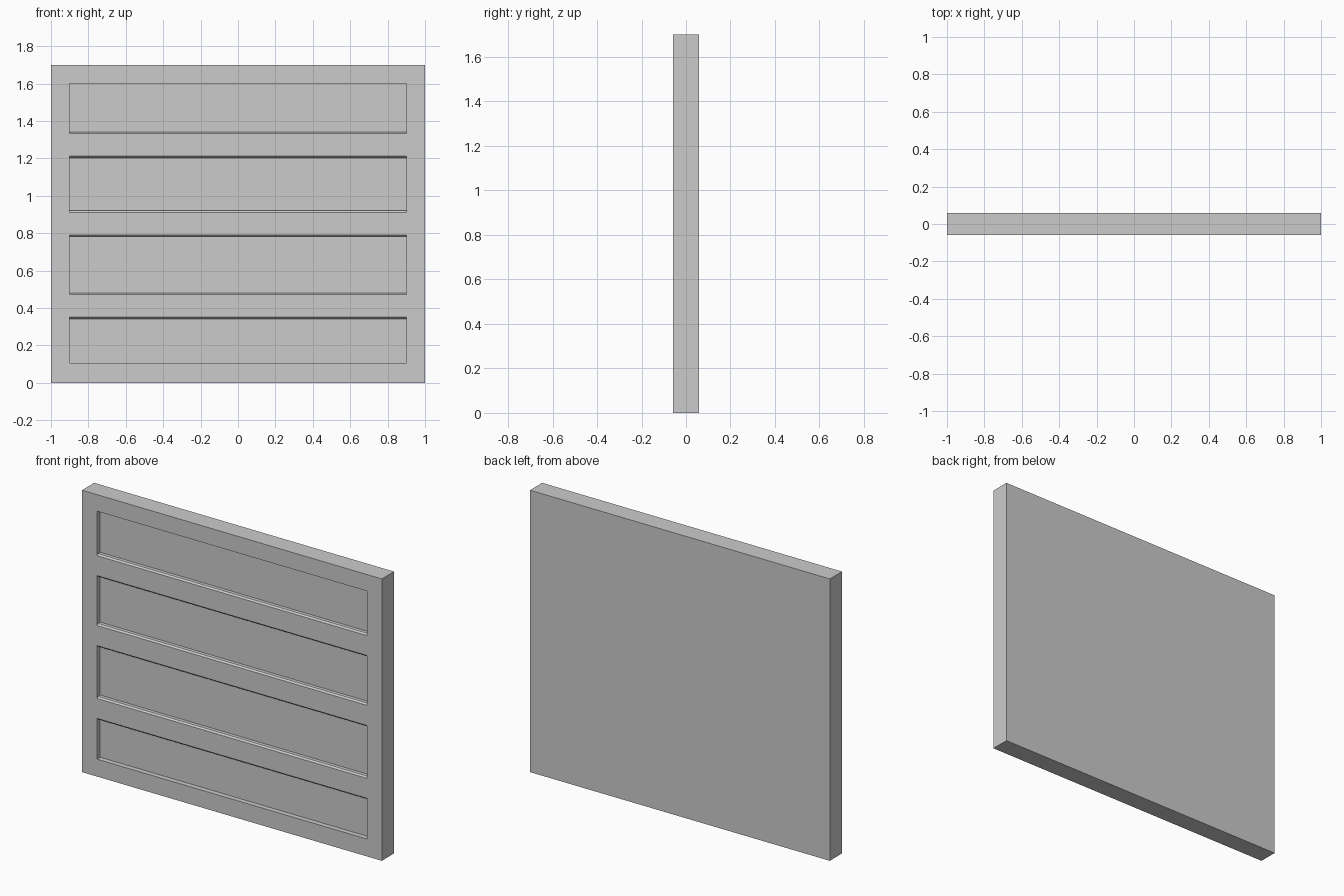
import bpy, bmesh

if "Cube" in bpy.data.objects:
    bpy.data.objects.remove(bpy.data.objects["Cube"])

HALF_D = 0.058       # half thickness of the panel
DEPTH = 0.030        # how far the recesses go in
BEVEL = 0.009        # eased edge along the slats
RECESS_X = 0.90      # half width of the recesses


def make_object(name, bm):
    bmesh.ops.recalc_face_normals(bm, faces=bm.faces)
    mesh = bpy.data.meshes.new(name)
    bm.to_mesh(mesh)
    bm.free()
    obj = bpy.data.objects.new(name, mesh)
    bpy.context.collection.objects.link(obj)
    return obj


def extrude_profile(bm, profile, half_width):
    """Extrude a (y, z) outline along x."""
    face = bm.faces.new([bm.verts.new((-half_width, y, z)) for y, z in profile])
    new = bmesh.ops.extrude_face_region(bm, geom=[face])["geom"]
    verts = [v for v in new if isinstance(v, bmesh.types.BMVert)]
    bmesh.ops.translate(bm, verts=verts, vec=(2 * half_width, 0, 0))


# Solid panel
bm = bmesh.new()
extrude_profile(bm, [(-HALF_D, 0), (HALF_D, 0), (HALF_D, 1.7), (-HALF_D, 1.7)], 1.0)
panel = make_object("slatted_panel", bm)

# Recesses: bottom z, top z, bevelled at bottom, bevelled at top
recesses = [
    (0.105, 0.342, False, True),
    (0.480, 0.781, True, True),
    (0.920, 1.203, True, True),
    (1.341, 1.600, True, False),
]
front, floor, outside = -HALF_D, -HALF_D + DEPTH, -HALF_D - 0.05
bm = bmesh.new()
for z0, z1, low, high in recesses:
    profile = [(floor, z1), (floor, z0)]
    if low:
        profile += [(front + BEVEL, z0), (front, z0 - BEVEL), (outside, z0 - BEVEL)]
    else:
        profile += [(outside, z0)]
    if high:
        profile += [(outside, z1 + BEVEL), (front, z1 + BEVEL), (front + BEVEL, z1)]
    else:
        profile += [(outside, z1)]
    extrude_profile(bm, profile, RECESS_X)
cutter = make_object("recess_cutter", bm)
cutter.hide_render = True

# Carve the recesses, leaving the frame and slats flush
mod = panel.modifiers.new("recesses", 'BOOLEAN')
mod.operation = 'DIFFERENCE'
mod.solver = 'EXACT'
mod.object = cutter
bpy.context.view_layer.objects.active = panel
panel.select_set(True)
bpy.ops.object.modifier_apply(modifier=mod.name)
bpy.data.objects.remove(cutter)
